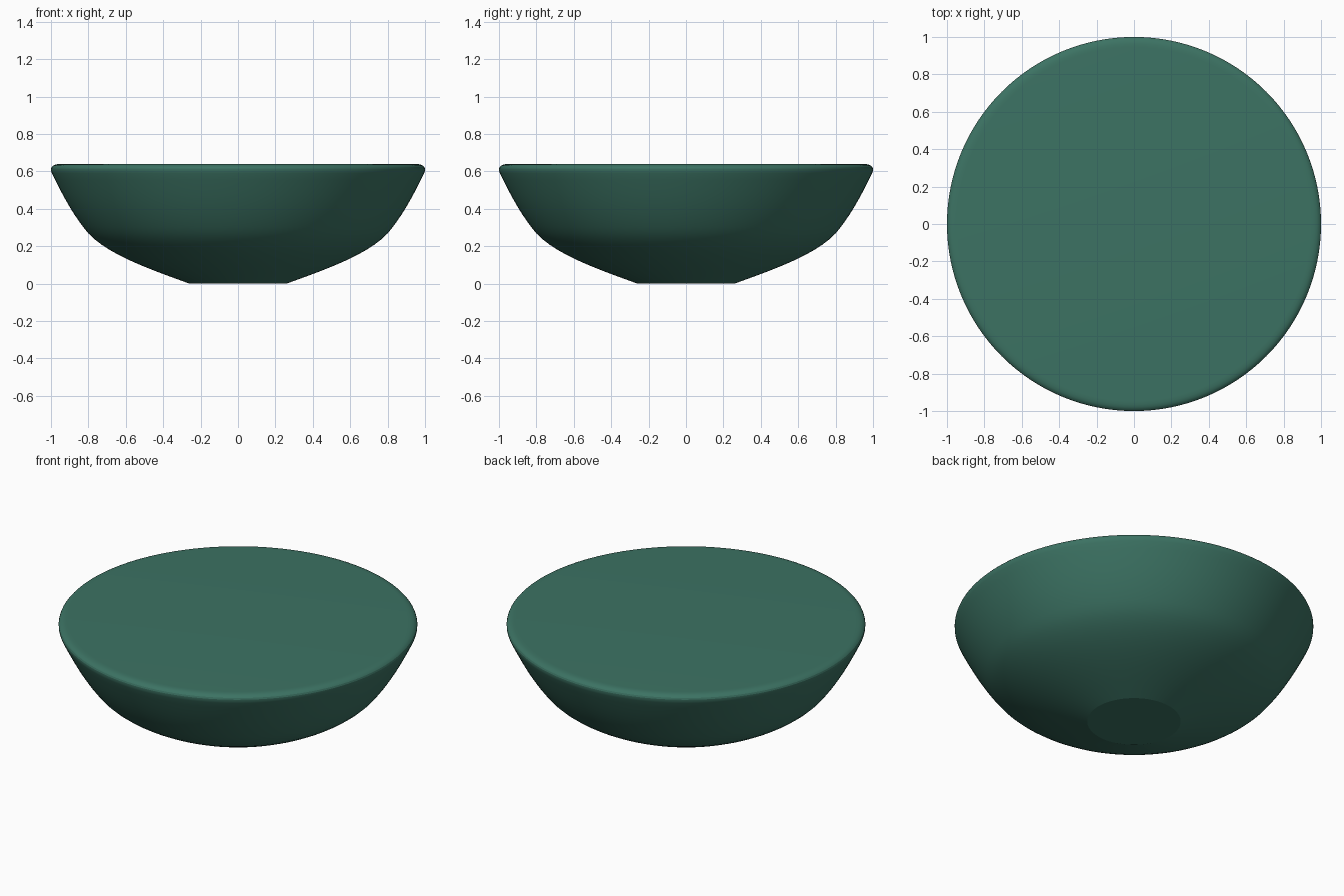
import bpy, bmesh, math
from mathutils import Vector
from mathutils.geometry import interpolate_bezier

if "Cube" in bpy.data.objects:
    bpy.data.objects.remove(bpy.data.objects["Cube"])

SEGMENTS = 128

# Half profile (radius, height) as Bezier spans: lower flare, upper wall, rounded rim
spans = [
    ((.26, .0), (.45, .07), (.69, .15), (.80, .27), 12),
    ((.80, .27), (.88, .365), (.94, .48), (.993, .59), 10),
    ((.993, .59), (1.008, .622), (.99, .64), (.945, .64), 8),
]
profile = []
for a, b, c, d, n in spans:
    pts = interpolate_bezier(*[Vector((r, 0, z)) for r, z in (a, b, c, d)], n)
    profile += pts if not profile else pts[1:]
widest = max(p.x for p in profile)

# Revolve the profile, then close the flat foot and flat top
bm = bmesh.new()
rings = []
for p in profile:
    rings.append([bm.verts.new((p.x / widest * math.cos(t), p.x / widest * math.sin(t), p.z))
                  for t in (2 * math.pi * i / SEGMENTS for i in range(SEGMENTS))])
for lo, hi in zip(rings, rings[1:]):
    for i in range(SEGMENTS):
        j = (i + 1) % SEGMENTS
        bm.faces.new((lo[i], lo[j], hi[j], hi[i]))
bm.faces.new(rings[0][::-1])
bm.faces.new(rings[-1])

mesh = bpy.data.meshes.new("bowl_body")
bm.to_mesh(mesh)
bm.free()
bowl = bpy.data.objects.new("bowl_body", mesh)
bpy.context.collection.objects.link(bowl)

# Green finish
green = bpy.data.materials.new("green")
green.diffuse_color = (.045, .17, .125, 1)
green.use_nodes = True
green.node_tree.nodes["Principled BSDF"].inputs["Base Color"].default_value = green.diffuse_color
mesh.materials.append(green)

# Smooth wall with a crisp foot edge
bpy.context.view_layer.objects.active = bowl
bowl.select_set(True)
bpy.ops.object.shade_smooth_by_angle(angle=math.radians(20))
